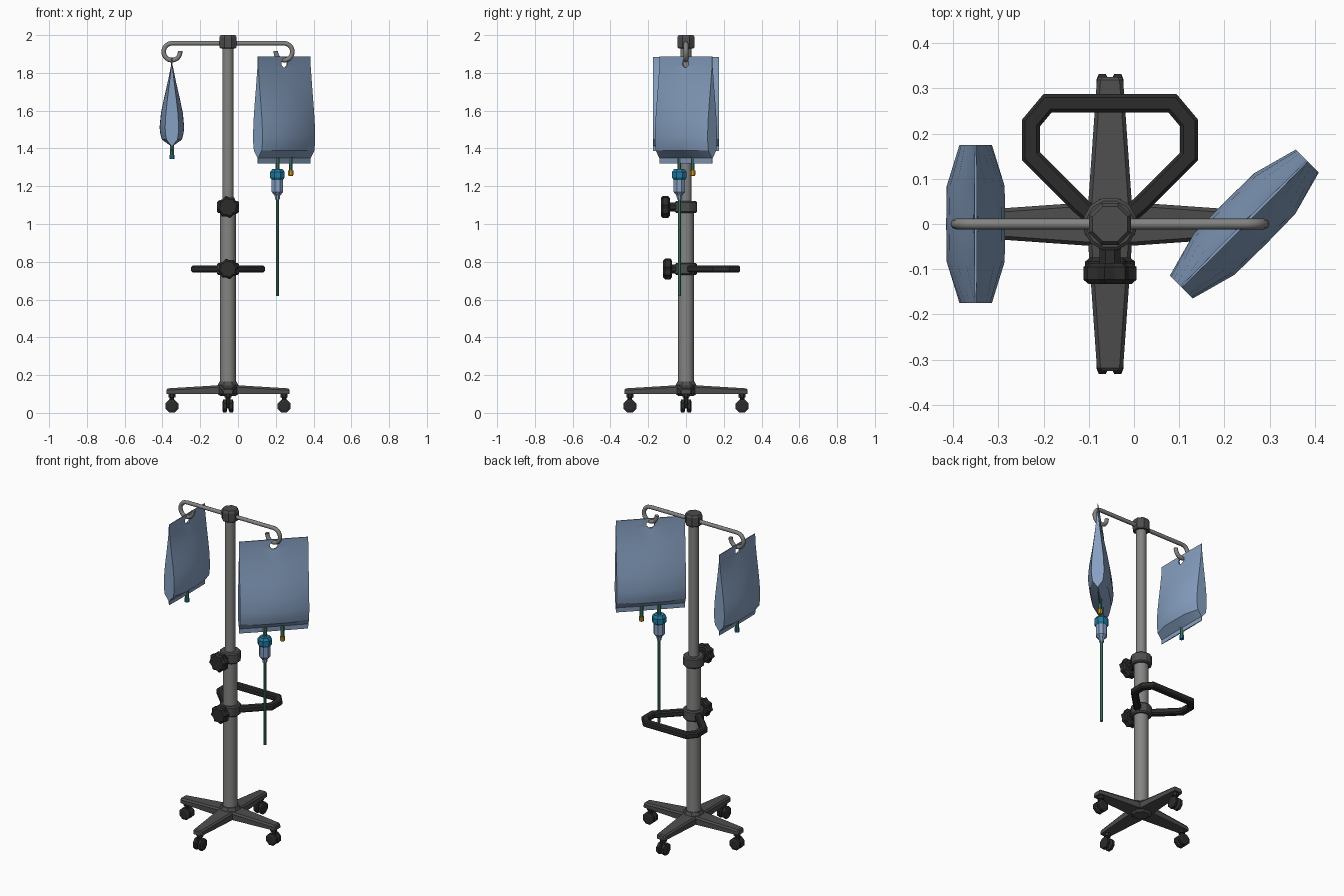
import bpy, bmesh, math
from mathutils import Vector, Matrix

if "Cube" in bpy.data.objects:
    bpy.data.objects.remove(bpy.data.objects["Cube"])

PX = -0.053          # pole x position
REACH = 0.297        # distance from pole to hooks and casters


def material(name, rgb):
    m = bpy.data.materials.new(name)
    m.diffuse_color = (*rgb, 1)
    m.use_nodes = True
    m.node_tree.nodes["Principled BSDF"].inputs["Base Color"].default_value = m.diffuse_color
    return m


STEEL = material("steel", (0.23, 0.23, 0.225))
GREY = material("dark_grey", (0.075, 0.075, 0.075))
BLACK = material("black_plastic", (0.025, 0.025, 0.025))
BAG = material("bag_blue", (0.24, 0.35, 0.53))
GREEN = material("tube_green", (0.06, 0.24, 0.17))
BLUE = material("connector_blue", (0.015, 0.19, 0.35))
ORANGE = material("cap_orange", (0.65, 0.3, 0.01))


def finish(name, verts, faces, mat, matrix=None, smooth=None):
    me = bpy.data.meshes.new(name)
    me.from_pydata([tuple(v) for v in verts], [], faces)
    if matrix:
        me.transform(matrix)
    bm = bmesh.new()
    bm.from_mesh(me)
    bmesh.ops.recalc_face_normals(bm, faces=bm.faces)
    bm.to_mesh(me)
    bm.free()
    me.materials.append(mat)
    ob = bpy.data.objects.new(name, me)
    bpy.context.collection.objects.link(ob)
    if smooth:
        bpy.ops.object.select_all(action='DESELECT')
        ob.select_set(True)
        bpy.context.view_layer.objects.active = ob
        bpy.ops.object.shade_smooth_by_angle(angle=math.radians(smooth))
    return ob


def loft(name, rings, mat, matrix=None, smooth=None):
    """Skin equal-length rings and cap both ends."""
    n = len(rings[0])
    verts = [p for r in rings for p in r]
    faces = [(i * n + j, i * n + (j + 1) % n, (i + 1) * n + (j + 1) % n, (i + 1) * n + j)
             for i in range(len(rings) - 1) for j in range(n)]
    faces += [tuple(range(n)), tuple(range(len(verts) - n, len(verts)))]
    return finish(name, verts, faces, mat, matrix, smooth)


def lathe(name, profile, mat, matrix=None, sides=8, smooth=None, lobe=1.0):
    """Turn (radius, z) pairs; lobe < 1 pulls in every other point."""
    rings = []
    for r, z in profile:
        ring = []
        for k in range(sides):
            a = math.tau * (k + 0.5) / sides
            q = r * (lobe if k % 2 else 1)
            ring.append((q * math.cos(a), q * math.sin(a), z))
        rings.append(ring)
    return loft(name, rings, mat, matrix, smooth)


def sweep(name, path, section, normal, mat, smooth=None):
    """Mitred sweep of a section along a planar path."""
    pts, n, rings = [Vector(p) for p in path], Vector(normal), []
    for i, p in enumerate(pts):
        a = (p - pts[i - 1]).normalized() if i else None
        b = (pts[i + 1] - p).normalized() if i < len(pts) - 1 else None
        a, b = a or b, b or a
        t = (a + b).normalized()
        side = t.cross(n) / t.dot(a)
        rings.append([p + side * u + n * v for u, v in section])
    return loft(name, rings, mat, None, smooth)


def at(x, y, z):
    return Matrix.Translation((x, y, z))


TO_FRONT = Matrix.Rotation(math.pi / 2, 4, 'X')   # +z becomes -y

# Base: hub, four legs, four twin-wheel casters
lathe("base_hub", [(0.045, 0.09), (0.06, 0.1), (0.06, 0.145), (0.05, 0.165)], GREY, at(PX, 0, 0))
for i in range(4):
    turn = at(PX, 0, 0) @ Matrix.Rotation(i * math.pi / 2, 4, 'Z')
    rings = []
    for x, w, top in ((0.02, 0.05, 0.148), (0.318, 0.029, 0.13), (0.325, 0.025, 0.124)):
        rings.append([(x, -w, 0.1), (x, w, 0.1), (x, w, top - 0.01), (x, w - 0.008, top),
                      (x, 0.008 - w, top), (x, -w, top - 0.01)])
    loft("base_leg", rings, GREY, turn)
    lathe("caster_stem", [(0.013, 0.03), (0.013, 0.08), (0.02, 0.082), (0.02, 0.102)],
          BLACK, turn @ at(REACH, 0, 0))
    for s in (-1, 1):
        lathe("caster_wheel", [(0.024, -0.013), (0.037, -0.008), (0.037, 0.008), (0.024, 0.013)],
              BLACK, turn @ at(REACH, 0.017 * s, 0.036) @ TO_FRONT)
    lathe("caster_axle", [(0.015, -0.02), (0.015, 0.02)], BLACK,
          turn @ at(REACH, 0, 0.036) @ TO_FRONT)

# Telescopic pole and top cap
lathe("lower_pole", [(0.042, 0.13), (0.042, 1.08)], STEEL, at(PX, 0, 0), 16, 40)
lathe("upper_pole", [(0.03, 1.07), (0.03, 1.95)], STEEL, at(PX, 0, 0), 16, 40)
lathe("top_cap", [(0.044, 1.93), (0.05, 1.938), (0.05, 1.988), (0.042, 2.0)], GREY, at(PX, 0, 0))

# Clamp collars with star knobs
for z, r, y in ((1.09, 0.06, 0.133), (0.762, 0.056, 0.121)):
    lathe("clamp_collar", [(0.053, z - 0.032), (0.06, z - 0.025), (0.06, z + 0.025), (0.053, z + 0.032)],
          GREY, at(PX, 0, 0), 12, 30)
    lathe("knob_shaft", [(0.025, 0.03), (0.025, y - 0.035)], BLACK, at(PX, 0, z) @ TO_FRONT)
    lathe("clamp_knob", [(r * 0.8, y - 0.047), (r, y - 0.038), (r, y - 0.01), (r * 0.8, y)],
          BLACK, at(PX, 0, z) @ TO_FRONT, 16, None, 0.84)

# Push handle
half = [(0.03, 0.01), (0.065, 0.04), (0.175, 0.15), (0.175, 0.223), (0.138, 0.267)]
path = [(PX - x, y, 0.762) for x, y in half] + [(PX + x, y, 0.762) for x, y in reversed(half)]
w, h, c = 0.02, 0.018, 0.007
bar = [(-w, c - h), (c - w, -h), (w - c, -h), (w, c - h), (w, h - c), (w - c, h), (c - w, h), (-w, h - c)]
sweep("push_handle", path, bar, (0, 0, 1), BLACK)

# Hanger arms ending in curled hooks
circle = [(0.012 * math.cos(k * math.pi / 4), 0.012 * math.sin(k * math.pi / 4)) for k in range(8)]
for s in (-1, 1):
    path = [(PX, 0, 1.957)]
    for k in range(15):
        a = math.radians(90 - 275 * k / 14)
        path.append((PX + s * (REACH + 0.044 * math.cos(a)), 0, 1.912 + 0.045 * math.sin(a)))
    sweep("hanger_hook", path, circle, (0, 1, 0), STEEL, 60)


# Fluid bags: (height fraction, half thickness), welded flat at top and bottom
LEVELS = [(0, 0.003), (0.05, 0.004), (0.12, 0.052), (0.18, 0.06), (0.25, 0.064), (0.4, 0.057),
          (0.55, 0.042), (0.73, 0.022), (0.91, 0.004), (1, 0.003)]


def fluid_bag(name, x, width, bottom, top, angle):
    rings = []
    for f, t in LEVELS:
        z = bottom + f * (top - bottom)
        us = [(-1, 0.56), (-0.48, 1), (0, 1.02), (0.48, 1), (1, 0.56)]
        rings.append([(u * width, -t * k, z) for u, k in us] +
                     [(u * width, t * k, z) for u, k in reversed(us)])
    place = at(x, 0, 0) @ Matrix.Rotation(angle, 4, 'Z')
    bag = loft(name, rings, BAG, place)
    # round hanging hole
    cutter = lathe("hole_cutter", [(0.024, -0.1), (0.024, 0.1)], BAG,
                   place @ at(0, 0, 1.851) @ TO_FRONT)
    cutter.hide_render = True
    mod = bag.modifiers.new("hole", 'BOOLEAN')
    mod.operation, mod.object, mod.solver = 'DIFFERENCE', cutter, 'EXACT'
    bpy.ops.object.select_all(action='DESELECT')
    bag.select_set(True)
    bpy.context.view_layer.objects.active = bag
    bpy.ops.object.modifier_apply(modifier=mod.name)
    bpy.data.objects.remove(cutter)
    bpy.ops.object.shade_smooth_by_angle(angle=math.radians(32))
    return place


left = fluid_bag("left_bag", PX - REACH, 0.175, 1.387, 1.885, math.pi / 2)
right = fluid_bag("right_bag", PX + REACH, 0.197, 1.32, 1.887, math.pi / 4)

# Left bag port
lathe("left_port", [(0.011, 1.355), (0.011, 1.42)], GREEN, left)
lathe("left_port_cap", [(0.014, 1.343), (0.014, 1.366)], BLUE, left)

# Right bag spare port
spare = right @ at(0.05, 0, 0)
lathe("spare_port", [(0.011, 1.27), (0.011, 1.355)], GREEN, spare)
lathe("spare_port_cap", [(0.012, 1.255), (0.015, 1.26), (0.015, 1.282)], ORANGE, spare)

# Drip chamber and hanging line
drip = right @ at(-0.05, 0, 0)
lathe("drip_port", [(0.011, 1.27), (0.011, 1.355)], GREEN, drip)
lathe("drip_collar", [(0.033, 1.234), (0.042, 1.246), (0.042, 1.275), (0.03, 1.29)], BLUE, drip)
lathe("drip_chamber", [(0.013, 1.13), (0.016, 1.15), (0.033, 1.17), (0.033, 1.236)], BAG, drip)
lathe("drip_line", [(0.009, 0.62), (0.009, 1.14)], GREEN, drip)
